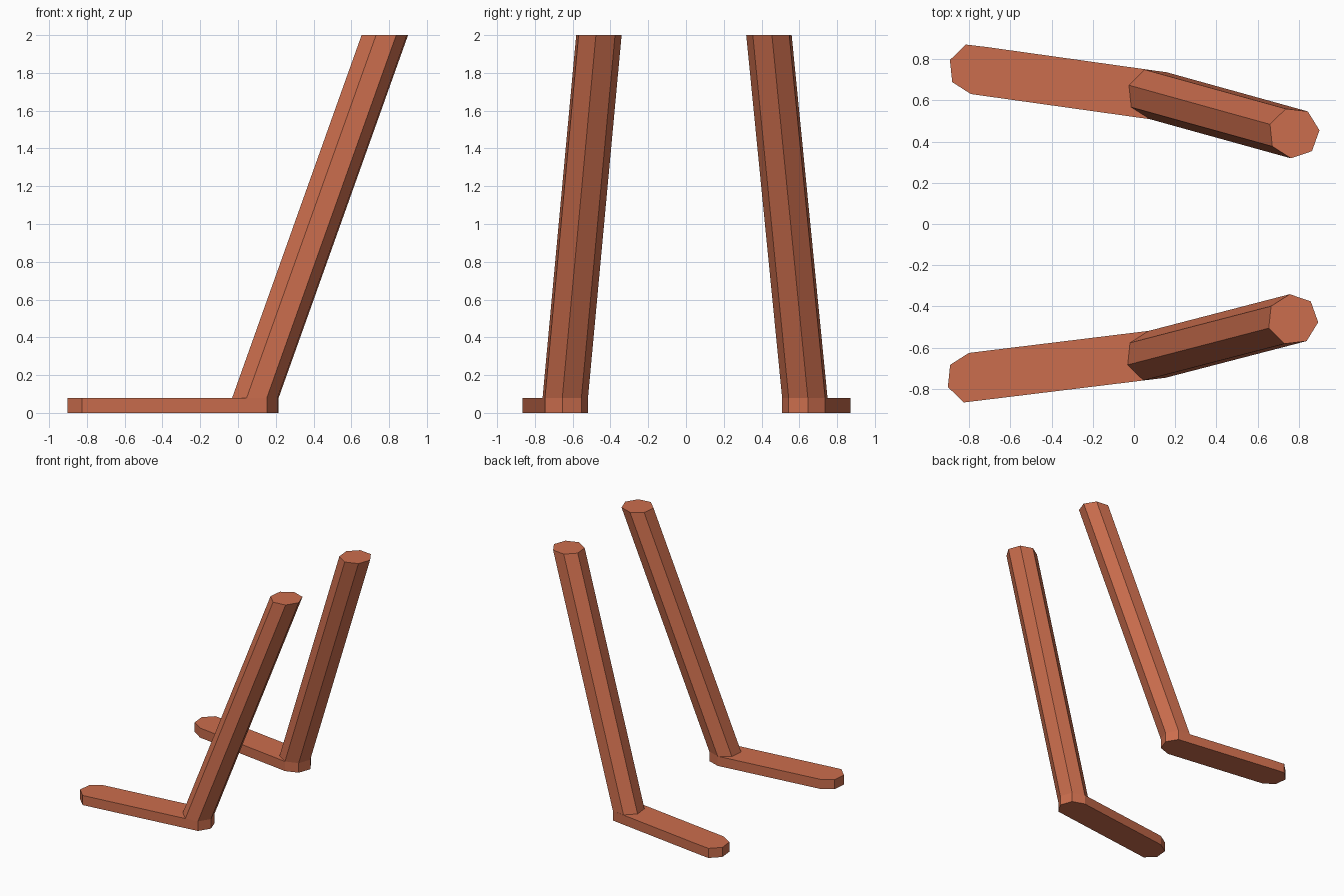
import bpy, bmesh, math
from mathutils import Vector
from mathutils.geometry import convex_hull_2d

if "Cube" in bpy.data.objects:
    bpy.data.objects.remove(bpy.data.objects["Cube"])

R, SIDES, FOOT_H, TOP = 0.124, 7, 0.08, 2.0

mat = bpy.data.materials.new("terracotta")
mat.diffuse_color = (0.6, 0.155, 0.075, 1)
mat.use_nodes = True
mat.node_tree.nodes["Principled BSDF"].inputs["Base Color"].default_value = mat.diffuse_color


def ring(centre, phase):
    """Heptagon outline around a 2D centre."""
    angles = [math.radians(phase) + math.tau * i / SIDES for i in range(SIDES)]
    return [Vector((centre[0] + R * math.cos(a), centre[1] + R * math.sin(a))) for a in angles]


def prism(name, low, z0, high, z1):
    """Closed solid between two outlines with matching points."""
    bm = bmesh.new()
    a = [bm.verts.new((p.x, p.y, z0)) for p in low]
    b = [bm.verts.new((p.x, p.y, z1)) for p in high]
    bm.faces.new(a[::-1])
    bm.faces.new(b)
    for i in range(len(a)):
        j = (i + 1) % len(a)
        bm.faces.new((a[i], a[j], b[j], b[i]))
    bmesh.ops.recalc_face_normals(bm, faces=bm.faces)
    mesh = bpy.data.meshes.new(name)
    bm.to_mesh(mesh)
    bm.free()
    mesh.materials.append(mat)
    obj = bpy.data.objects.new(name, mesh)
    bpy.context.collection.objects.link(obj)


# side, toe centre, heel centre, shaft top centre, heptagon turn
legs = [
    ("left", (-0.777, 0.754), (0.092, 0.632), (0.777, 0.442), 6),
    ("right", (-0.787, -0.749), (0.086, -0.642), (0.771, -0.464), -6),
]
for side, toe, heel, top, turn in legs:
    # flat foot: heptagon stretched from heel to toe
    pts = ring(toe, turn) + ring(heel, turn)
    outline = [pts[i] for i in convex_hull_2d(pts)]
    prism(side + "_foot", outline, 0, outline, FOOT_H)
    # leaning shaft with level ends
    prism(side + "_shaft", ring(heel, turn), FOOT_H, ring(top, turn), TOP)
